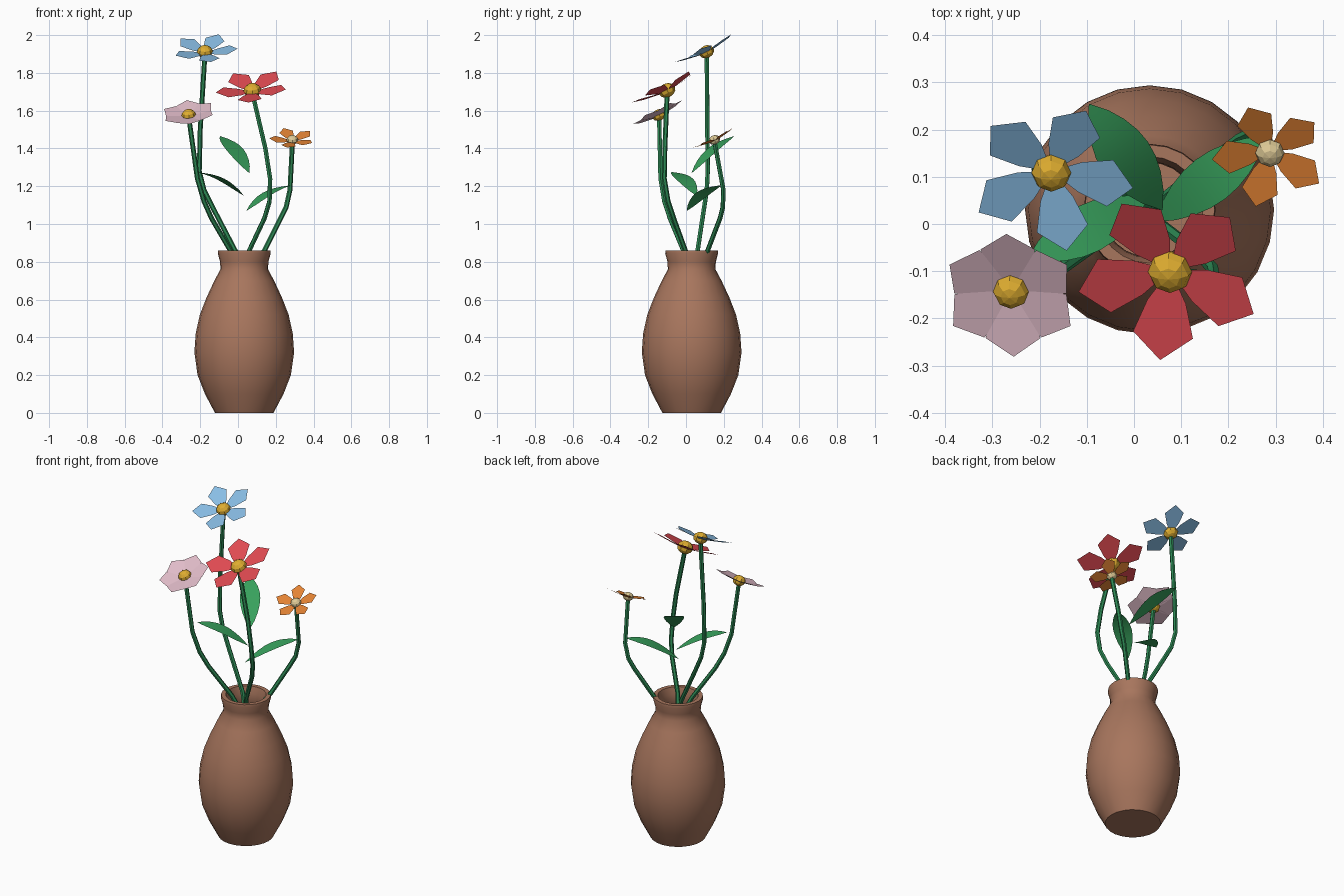
import bpy, bmesh, math
from mathutils import Vector, Matrix

cube = bpy.data.objects.get("Cube")
if cube:
    bpy.data.objects.remove(cube)


def material(name, rgb):
    m = bpy.data.materials.new(name)
    m.use_nodes = True
    m.diffuse_color = (*rgb, 1)
    m.node_tree.nodes["Principled BSDF"].inputs["Base Color"].default_value = (*rgb, 1)
    return m


CLAY = material("clay brown", (0.39, 0.18, 0.11))
STEM = material("stem green", (0.025, 0.24, 0.085))
LEAF = material("leaf green", (0.04, 0.36, 0.11))
BLUE = material("sky blue", (0.25, 0.51, 0.78))
RED = material("coral red", (0.76, 0.07, 0.085))
PINK = material("pale pink", (0.76, 0.51, 0.59))
ORANGE = material("orange", (0.78, 0.23, 0.035))
YELLOW = material("golden yellow", (0.74, 0.42, 0.03))
CREAM = material("cream", (0.74, 0.6, 0.31))


def finish(bm, name, mat, smooth=None):
    mesh = bpy.data.meshes.new(name)
    bm.to_mesh(mesh)
    bm.free()
    mesh.materials.append(mat)
    obj = bpy.data.objects.new(name, mesh)
    bpy.context.collection.objects.link(obj)
    if smooth:
        bpy.ops.object.select_all(action='DESELECT')
        obj.select_set(True)
        bpy.context.view_layer.objects.active = obj
        bpy.ops.object.shade_smooth_by_angle(angle=math.radians(smooth))
    return obj


# Vase: outer wall, lip and inner wall turned around one axis
AXIS = Vector((0.033, 0.03, 0))
profile = [(0, 0), (0.155, 0), (0.208, 0.1), (0.247, 0.2), (0.264, 0.32), (0.257, 0.42),
           (0.235, 0.52), (0.2, 0.61), (0.158, 0.7), (0.126, 0.76), (0.128, 0.8),
           (0.14, 0.845), (0.138, 0.86), (0.113, 0.86), (0.102, 0.82), (0.1, 0.76),
           (0.135, 0.69), (0.21, 0.52), (0.235, 0.32), (0.13, 0.03), (0, 0.03)]
bm = bmesh.new()
points = [bm.verts.new(AXIS + Vector((r, 0, z))) for r, z in profile]
edges = [bm.edges.new(pair) for pair in zip(points, points[1:])]
bmesh.ops.spin(bm, geom=points + edges, cent=AXIS, axis=(0, 0, 1),
               angle=math.tau, steps=24, use_duplicate=False)
bmesh.ops.remove_doubles(bm, verts=bm.verts, dist=0.0005)
bmesh.ops.recalc_face_normals(bm, faces=bm.faces)
finish(bm, "vase", CLAY, 40)


# Stems: bent tubes that meet inside the vase
def stem(name, path):
    curve = bpy.data.curves.new(name, 'CURVE')
    curve.dimensions = '3D'
    curve.bevel_depth = 0.013
    curve.bevel_resolution = 1
    curve.use_fill_caps = True
    curve.materials.append(STEM)
    path = [(0.035, 0.03, 0.7)] + path
    spline = curve.splines.new('POLY')
    spline.points.add(len(path) - 1)
    for p, co in zip(spline.points, path):
        p.co = (*co, 1)
    obj = bpy.data.objects.new(name, curve)
    bpy.context.collection.objects.link(obj)
    bpy.ops.object.select_all(action='DESELECT')
    obj.select_set(True)
    bpy.context.view_layer.objects.active = obj
    bpy.ops.object.convert(target='MESH')
    bpy.ops.object.shade_smooth_by_angle(angle=math.radians(50))


# Flower heads: flat pointed petals, slightly cupped, around a faceted centre
def flower(name, centre, radius, count, phase, lean, width, ball, petal_mat, ball_mat):
    place = (Matrix.Translation(centre) @ Matrix.Rotation(math.radians(lean), 4, 'Y')
             @ Matrix.Rotation(math.radians(26), 4, 'X'))
    outline = [(0.08, 0.05), (0.35, width * 0.64), (0.72, width)]
    outline = [(a, -w) for a, w in outline] + [(1, 0)] + [(a, w) for a, w in reversed(outline)]
    bm = bmesh.new()
    for i in range(count):
        turn = (Matrix.Rotation(math.radians(phase) + math.tau * i / count, 4, 'Z')
                @ Matrix.Rotation(math.radians(-10), 4, 'Y'))
        bm.faces.new([bm.verts.new(place @ turn @ Vector((a * radius, w * radius, 0)))
                      for a, w in outline])
    finish(bm, name + "_petals", petal_mat)
    bm = bmesh.new()
    bmesh.ops.create_uvsphere(bm, u_segments=8, v_segments=6, radius=ball,
                              matrix=place @ Matrix.Translation((0, 0, 0.008))
                              @ Matrix.Diagonal((1, 1, 0.8, 1)))
    finish(bm, name + "_centre", ball_mat)


stem("blue_flower_stem", [(-0.01, 0.06, 0.85), (-0.13, 0.095, 1.08), (-0.18, 0.11, 1.18),
                          (-0.205, 0.115, 1.28), (-0.2, 0.113, 1.5), (-0.175, 0.11, 1.9)])
stem("red_flower_stem", [(0.055, 0, 0.85), (0.14, -0.065, 1.03), (0.167, -0.095, 1.12),
                         (0.17, -0.115, 1.24), (0.145, -0.112, 1.4), (0.077, -0.1, 1.69)])
stem("pink_flower_stem", [(-0.035, -0.01, 0.85), (-0.14, -0.085, 1.03), (-0.18, -0.115, 1.12),
                          (-0.215, -0.135, 1.24), (-0.26, -0.142, 1.56)])
stem("orange_flower_stem", [(0.14, 0.115, 0.86), (0.225, 0.18, 1.03), (0.255, 0.195, 1.09),
                            (0.275, 0.198, 1.18), (0.288, 0.152, 1.43)])

flower("blue_flower", (-0.175, 0.112, 1.905), 0.178, 5, -8, -2, 0.31, 0.042, BLUE, YELLOW)
flower("red_flower", (0.077, -0.098, 1.7), 0.2, 5, -26, -6, 0.32, 0.047, RED, YELLOW)
flower("pink_flower", (-0.26, -0.14, 1.57), 0.147, 6, -90, -7, 0.4, 0.038, PINK, YELLOW)
flower("orange_flower", (0.288, 0.154, 1.438), 0.125, 5, -32, 0, 0.31, 0.031, ORANGE, CREAM)


# Leaves: arched pointed blades, level across their width
def leaf(name, base, tip, half_width, steps=8):
    base, tip = Vector(base), Vector(tip)
    side = (tip - base).cross(Vector((0, 0, 1))).normalized()
    bm = bmesh.new()
    rows = []
    for i in range(steps + 1):
        t = i / steps
        arch = math.sin(math.pi * t)
        mid = base.lerp(tip, t) + Vector((0, 0, 0.028 * arch))
        w = half_width * arch ** 0.8 if 0 < i < steps else 0.001
        rows.append([bm.verts.new(mid + side * w * k) for k in (-1, 0, 1)])
    for a, b in zip(rows, rows[1:]):
        for k in (0, 1):
            bm.faces.new((a[k], a[k + 1], b[k + 1], b[k]))
    bmesh.ops.recalc_face_normals(bm, faces=bm.faces)
    finish(bm, name, LEAF, 40)


leaf("back_leaf", (0.06, 0.03, 1.27), (-0.095, 0.254, 1.465), 0.057)
leaf("right_leaf", (0.03, 0.055, 1.15), (-0.225, -0.075, 1.275), 0.052)
leaf("left_leaf", (0.045, 0.005, 1.07), (0.28, 0.185, 1.205), 0.052)
